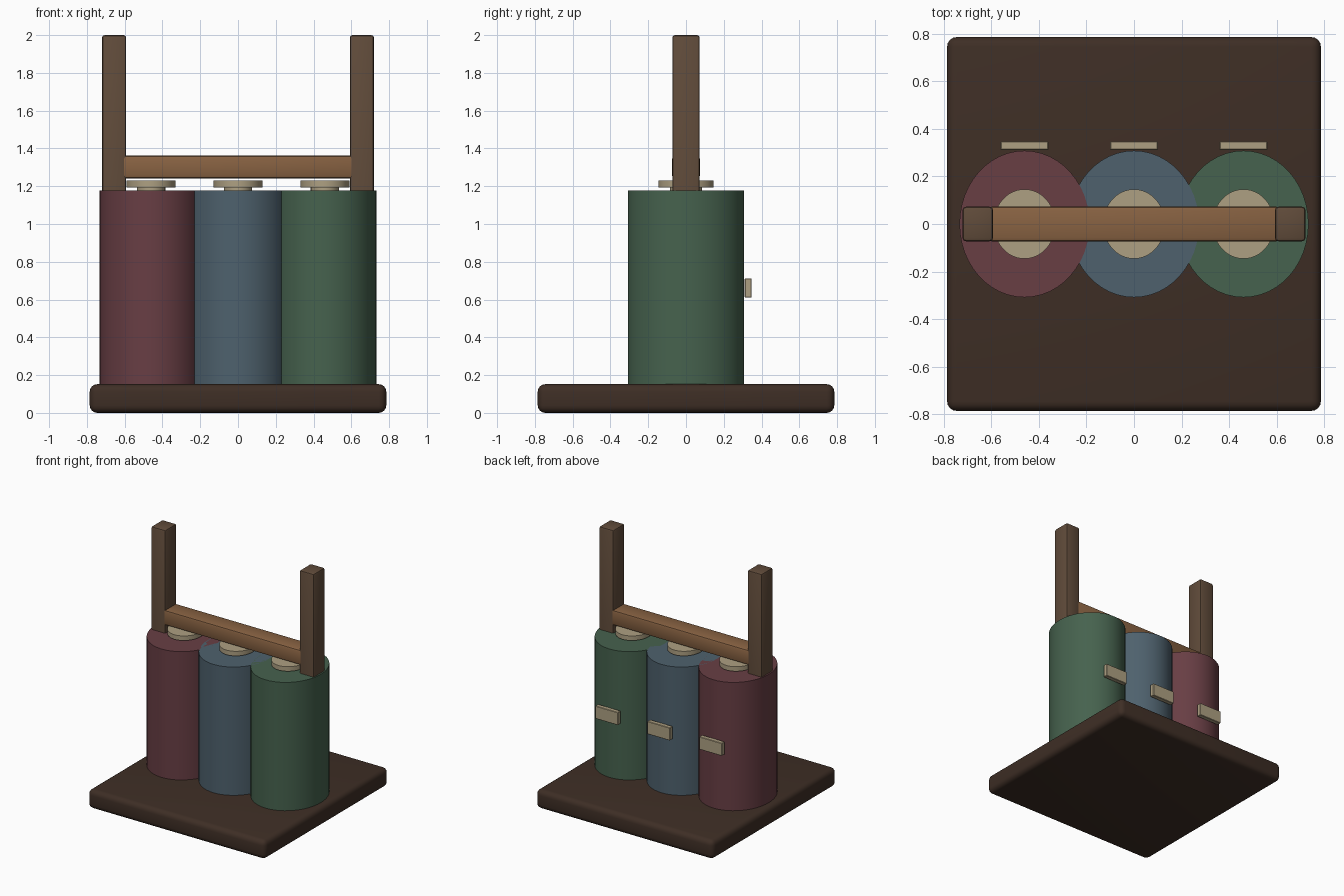
import bpy, math

if "Cube" in bpy.data.objects:
    bpy.data.objects.remove(bpy.data.objects["Cube"])


def material(name, rgb):
    """Flat colour given as 0-255 sRGB, stored as linear."""
    m = bpy.data.materials.new(name)
    lin = [((c / 255 + 0.055) / 1.055) ** 2.4 for c in rgb]
    m.diffuse_color = (*lin, 1)
    m.use_nodes = True
    m.node_tree.nodes["Principled BSDF"].inputs["Base Color"].default_value = m.diffuse_color
    return m


DARK = material("dark wood", (62, 46, 37))
POST = material("post wood", (96, 75, 58))
BAR = material("bar wood", (136, 98, 66))
CREAM = material("cream", (174, 160, 130))
RED = material("dull red", (104, 62, 68))
BLUE = material("slate blue", (78, 97, 109))
GREEN = material("moss green", (70, 98, 78))


def finish(ob, name, mat, bevel=0, segments=3):
    ob.name = name
    ob.data.materials.append(mat)
    bpy.ops.object.transform_apply(location=False, rotation=False, scale=True)
    if bevel:
        b = ob.modifiers.new("bevel", 'BEVEL')
        b.width, b.segments = bevel, segments
        bpy.ops.object.modifier_apply(modifier="bevel")
    bpy.ops.object.shade_smooth_by_angle(angle=math.radians(35))
    return ob


def box(name, x, y, z, mat, bevel=0, segments=3):
    """Box from (min, max) ranges."""
    r = (x, y, z)
    bpy.ops.mesh.primitive_cube_add(size=1, location=[(a + b) / 2 for a, b in r])
    ob = bpy.context.object
    ob.scale = [b - a for a, b in r]
    return finish(ob, name, mat, bevel, segments)


def drum(name, x, rx, ry, z0, z1, mat):
    """Upright elliptical cylinder."""
    bpy.ops.mesh.primitive_cylinder_add(vertices=48, radius=1, depth=1,
                                        location=(x, 0, (z0 + z1) / 2))
    ob = bpy.context.object
    ob.scale = (rx, ry, z1 - z0)
    return finish(ob, name, mat)


# Square base slab
box("base", (-0.785, 0.785), (-0.785, 0.785), (0, 0.152), DARK, 0.04, 4)

# Three overlapping canisters, each with a neck, cap and rear clip
for label, x, mat in (("left", -0.46, RED), ("middle", 0, BLUE), ("right", 0.46, GREEN)):
    drum(label + "_canister", x, 0.273, 0.308, 0.13, 1.178, mat)
    drum(label + "_neck", x, 0.075, 0.084, 1.17, 1.196, CREAM)
    drum(label + "_cap", x, 0.13, 0.146, 1.194, 1.231, CREAM)
    box(label + "_clip", (x - 0.1, x + 0.1), (0.311, 0.347), (0.61, 0.712), CREAM, 0.003, 1)

# Two uprights, running down inside the outer canisters
for label, s in (("left", -1), ("right", 1)):
    box(label + "_post", sorted((s * 0.592, s * 0.72)), (-0.0725, 0.0725), (0.14, 2.0), POST, 0.014, 2)

# Crossbar between the uprights
box("crossbar", (-0.612, 0.612), (-0.0735, 0.0735), (1.241, 1.362), BAR, 0.016, 2)
